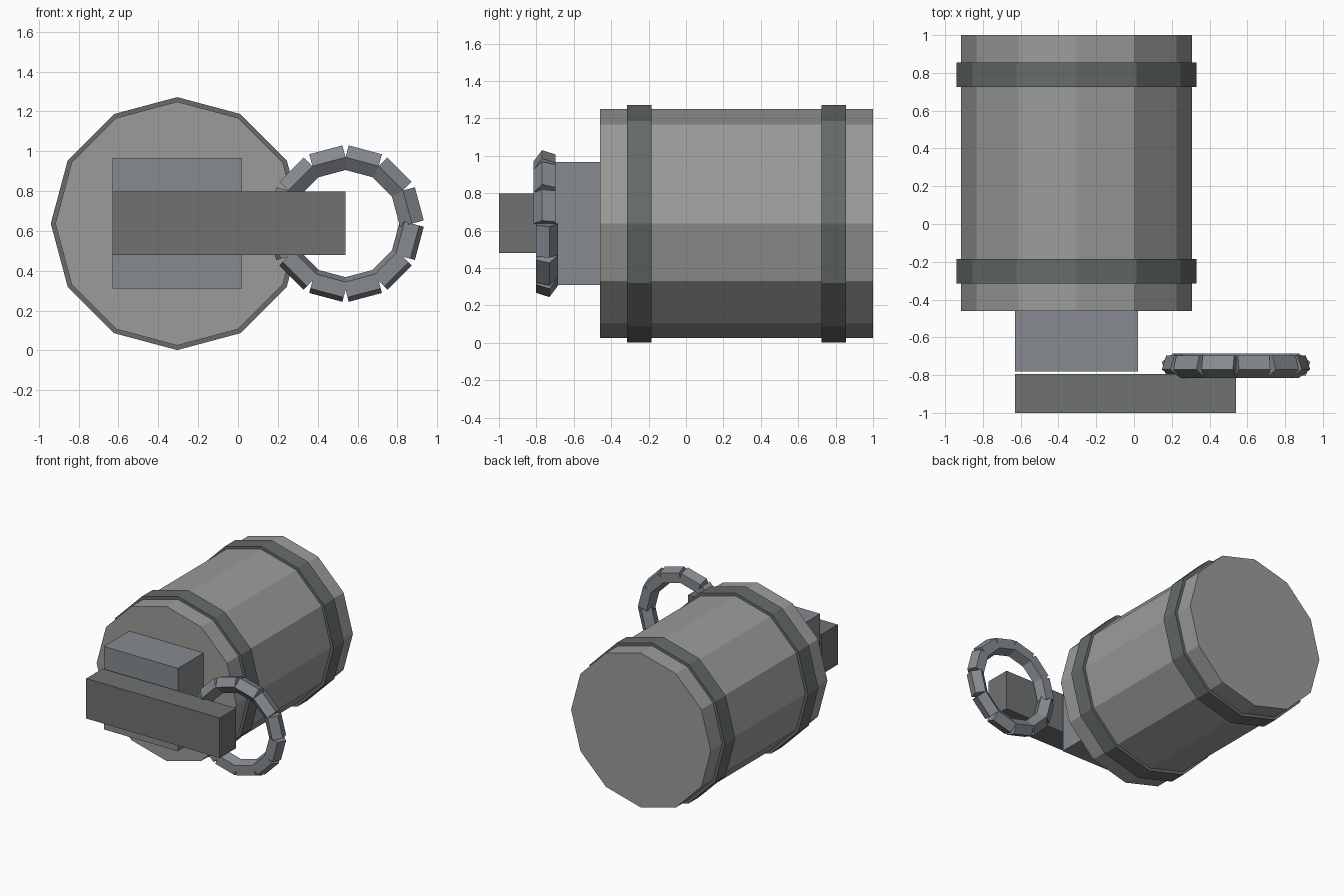
import bpy, bmesh
from math import sin, cos, pi
from mathutils import Vector

if "Cube" in bpy.data.objects:
    bpy.data.objects.remove(bpy.data.objects["Cube"])


def material(name, rgb):
    m = bpy.data.materials.new(name)
    m.diffuse_color = (*rgb, 1)
    m.use_nodes = True
    m.node_tree.nodes["Principled BSDF"].inputs["Base Color"].default_value = m.diffuse_color
    return m


shell_grey = material("shell_grey", (0.33, 0.33, 0.32))
band_grey = material("band_grey", (0.13, 0.15, 0.14))
steel = material("steel", (0.24, 0.26, 0.28))
dark_steel = material("dark_steel", (0.16, 0.17, 0.17))

CX, CZ = -0.305, 0.637


def finish(bm, name, mat):
    bmesh.ops.recalc_face_normals(bm, faces=bm.faces)
    me = bpy.data.meshes.new(name)
    bm.to_mesh(me)
    bm.free()
    me.materials.append(mat)
    ob = bpy.data.objects.new(name, me)
    bpy.context.collection.objects.link(ob)
    return ob


def prism(bm, lower, upper):
    # closed prism between two matching outlines
    a = [bm.verts.new(p) for p in lower]
    b = [bm.verts.new(p) for p in upper]
    n = len(a)
    for i in range(n):
        j = (i + 1) % n
        bm.faces.new((a[i], a[j], b[j], b[i]))
    bm.faces.new(a[::-1])
    bm.faces.new(b)


def drum(name, r, y0, y1, mat):
    bm = bmesh.new()
    outline = lambda y: [Vector((CX + r * cos(i * pi / 6), y, CZ + r * sin(i * pi / 6)))
                         for i in range(12)]
    prism(bm, outline(y0), outline(y1))
    return finish(bm, name, mat)


def block(name, lo, hi, mat):
    bm = bmesh.new()
    bmesh.ops.create_cube(bm, size=1)
    for v in bm.verts:
        v.co = Vector([(lo[k] + hi[k]) / 2 + v.co[k] * (hi[k] - lo[k]) for k in range(3)])
    return finish(bm, name, mat)


# twelve-sided barrel and its two hoops
drum("barrel", 0.612, -0.46, 1.0, shell_grey)
drum("front_hoop", 0.635, -0.315, -0.185, band_grey)
drum("rear_hoop", 0.635, 0.725, 0.855, band_grey)

# mounting block and cross bar
block("mounting_block", (-0.63, -0.78, 0.31), (0.02, -0.45, 0.967), steel)
block("cross_bar", (-0.63, -1.0, 0.48), (0.54, -0.795, 0.797), dark_steel)

# ring of twelve five-sided rods; lower half is rolled the other way
R, r, centre = 0.333, 0.065, Vector((0.54, -0.75, CZ))
bm = bmesh.new()
for k in range(12):
    mid = (k + 0.5) * pi / 6
    radial = Vector((cos(mid), 0, sin(mid)))
    tip = Vector((0, -1 if k < 6 else 1, 0))
    section = [tip * r * cos(i * 2 * pi / 5) + radial * r * sin(i * 2 * pi / 5) for i in range(5)]
    ends = [centre + R * Vector((cos(t), 0, sin(t))) for t in (k * pi / 6, (k + 1) * pi / 6)]
    prism(bm, [ends[0] + p for p in section], [ends[1] + p for p in section])
finish(bm, "pull_ring", steel)
